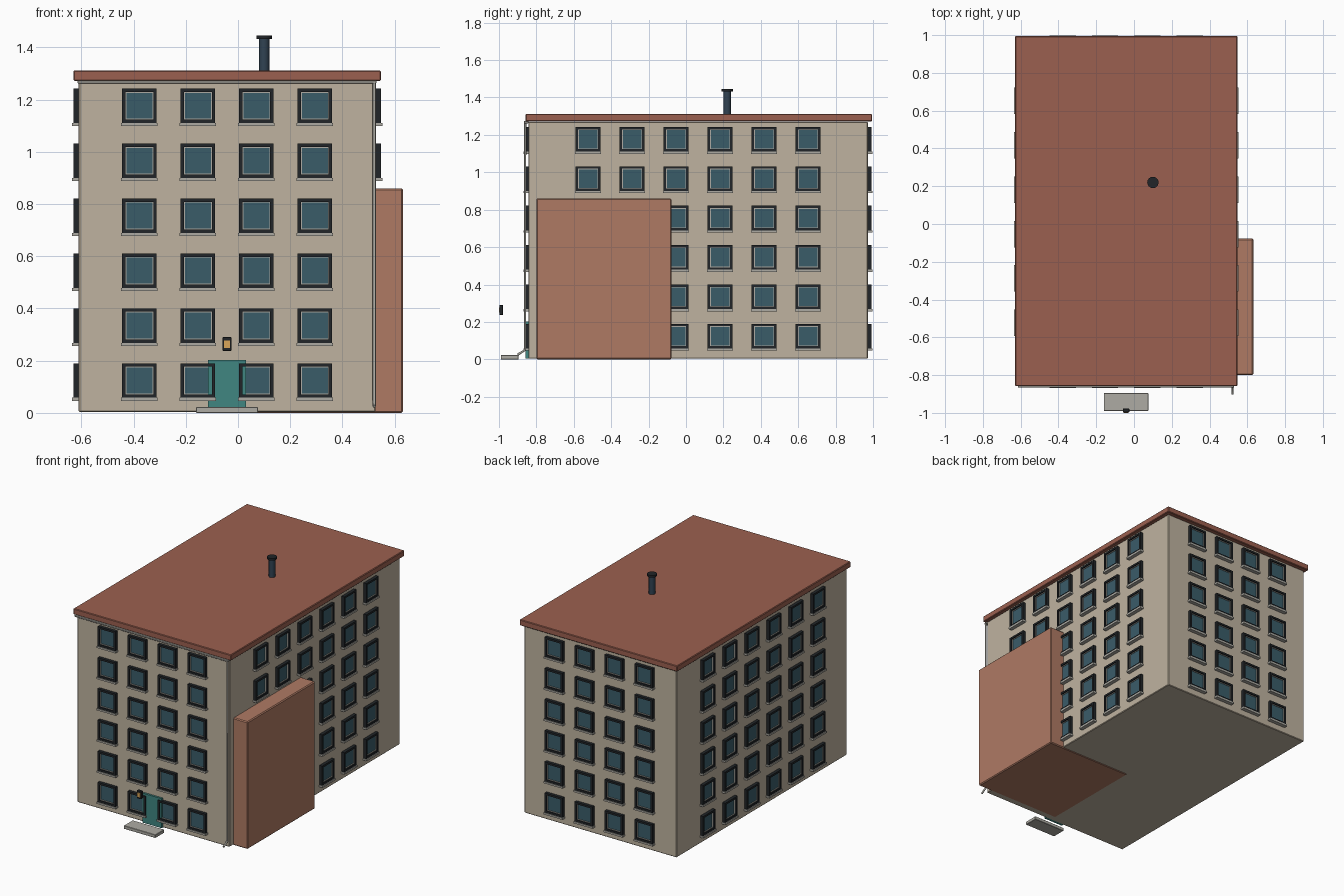
import bpy, bmesh, math
from mathutils import Matrix, Vector

if "Cube" in bpy.data.objects:
    bpy.data.objects.remove(bpy.data.objects["Cube"])


def material(name, rgb):
    m = bpy.data.materials.new(name)
    m.diffuse_color = (*rgb, 1)
    m.use_nodes = True
    m.node_tree.nodes["Principled BSDF"].inputs["Base Color"].default_value = m.diffuse_color
    return m


WALL = material("plaster", (0.52, 0.45, 0.35))
ROOF = material("roof_red", (0.33, 0.117, 0.08))
BRICK = material("brick", (0.43, 0.195, 0.127))
TEAL = material("door_teal", (0.05, 0.24, 0.22))
GLASS = material("glass", (0.042, 0.107, 0.141))
DARK = material("dark_frame", (0.015, 0.018, 0.021))
SLATE = material("slate", (0.03, 0.055, 0.085))
STONE = material("stone", (0.42, 0.41, 0.37))
GLOW = material("lamp_glow", (0.7, 0.38, 0.1))


def finish(bm, name, mat, bevel=0):
    me = bpy.data.meshes.new(name)
    bm.to_mesh(me)
    bm.free()
    ob = bpy.data.objects.new(name, me)
    bpy.context.collection.objects.link(ob)
    me.materials.append(mat)
    if bevel:
        b = ob.modifiers.new("bevel", 'BEVEL')
        b.width = bevel
        b.segments = 1
    return ob


def add_box(bm, lo, hi, xf=Matrix()):
    lo, hi = Vector(lo), Vector(hi)
    m = Matrix.Translation((lo + hi) / 2) @ Matrix.Diagonal((*(hi - lo), 1))
    bmesh.ops.create_cube(bm, size=1, matrix=xf @ m)


def box(name, mat, lo, hi, bevel=0):
    bm = bmesh.new()
    add_box(bm, lo, hi)
    return finish(bm, name, mat, bevel)


def cylinder(name, mat, x, y, z0, z1, r):
    bm = bmesh.new()
    bmesh.ops.create_cone(bm, cap_ends=True, segments=24, radius1=r, radius2=r, depth=z1 - z0,
                          matrix=Matrix.Translation((x, y, (z0 + z1) / 2)))
    ob = finish(bm, name, mat)
    bpy.context.view_layer.objects.active = ob
    ob.select_set(True)
    bpy.ops.object.shade_smooth_by_angle()
    ob.select_set(False)


def add_ring(bm, half, bar, y0, y1, xf):
    # square ring standing in the local xz plane
    i = half - bar
    for s in (-1, 1):
        a, b = sorted((s * half, s * i))
        add_box(bm, (-half, y0, a), (half, y1, b), xf)
        add_box(bm, (a, y0, -i), (b, y1, i), xf)


# Main masses
X0, X1, Y0, Y1 = -0.61, 0.527, -0.843, 0.972
CX, CY = (X0 + X1) / 2, (Y0 + Y1) / 2
box("main_block", WALL, (X0, Y0, 0.004), (X1, Y1, 1.27), 0.004)
box("side_wing", BRICK, (-0.01, -0.80, 0.0), (0.632, -0.078, 0.86), 0.006)
box("flat_roof", ROOF, (-0.63, -0.858, 1.272), (0.547, 0.995, 1.312), 0.004)

# Windows on all four walls
walls = {
    "front": ((CX, Y0), 0, 4, 0.224),
    "right": ((X1, CY), 90, 6, 0.2352),
    "back": ((CX, Y1), 180, 4, 0.224),
    "left": ((X0, CY), 270, 6, 0.2352),
}
for side, ((wx, wy), ang, cols, step) in walls.items():
    frames, trims, panes, sills = (bmesh.new() for _ in range(4))
    for row in range(6):
        for c in range(cols):
            xf = (Matrix.Translation((wx, wy, 0.124 + 0.2105 * row))
                  @ Matrix.Rotation(math.radians(ang), 4, 'Z')
                  @ Matrix.Translation(((c - (cols - 1) / 2) * step, 0, 0)))
            add_ring(frames, 0.066, 0.013, -0.021, 0.004, xf)
            add_ring(trims, 0.0535, 0.004, -0.013, 0.004, xf)
            add_box(panes, (-0.052, -0.008, -0.052), (0.052, 0.004, 0.052), xf)
            add_box(sills, (-0.070, -0.026, -0.078), (0.070, 0.004, -0.066), xf)
    finish(frames, side + "_window_frames", DARK)
    finish(trims, side + "_window_trims", STONE)
    finish(panes, side + "_window_panes", GLASS)
    finish(sills, side + "_window_sills", STONE)

# Entrance: door, step and lamp
box("door", TEAL, (-0.114, -0.857, 0.004), (0.03, -0.838, 0.203))
box("entrance_step", STONE, (-0.16, -0.99, 0.0), (0.076, -0.895, 0.022), 0.002)
box("lamp_housing", DARK, (-0.059, -0.998, 0.237), (-0.025, -0.978, 0.29), 0.002)
box("lamp_glass", GLOW, (-0.053, -1.0, 0.249), (-0.031, -0.99, 0.278))

# Gutter and downpipe
box("gutter", STONE, (-0.615, -0.866, 1.262), (0.53, -0.843, 1.274), 0.002)
cu = bpy.data.curves.new("downpipe", 'CURVE')
cu.dimensions = '3D'
cu.bevel_depth = 0.006
cu.bevel_resolution = 2
cu.use_fill_caps = True
sp = cu.splines.new('POLY')
path = [(0.522, -0.86, 1.268), (0.522, -0.86, 0.05), (0.522, -0.9, 0.025)]
sp.points.add(len(path) - 1)
for p, co in zip(sp.points, path):
    p.co = (*co, 1)
pipe = bpy.data.objects.new("downpipe", cu)
bpy.context.collection.objects.link(pipe)
cu.materials.append(STONE)

# Chimney flue
cylinder("flue_pipe", SLATE, 0.1, 0.22, 1.30, 1.435, 0.02)
cylinder("flue_cap", DARK, 0.1, 0.22, 1.432, 1.446, 0.03)
